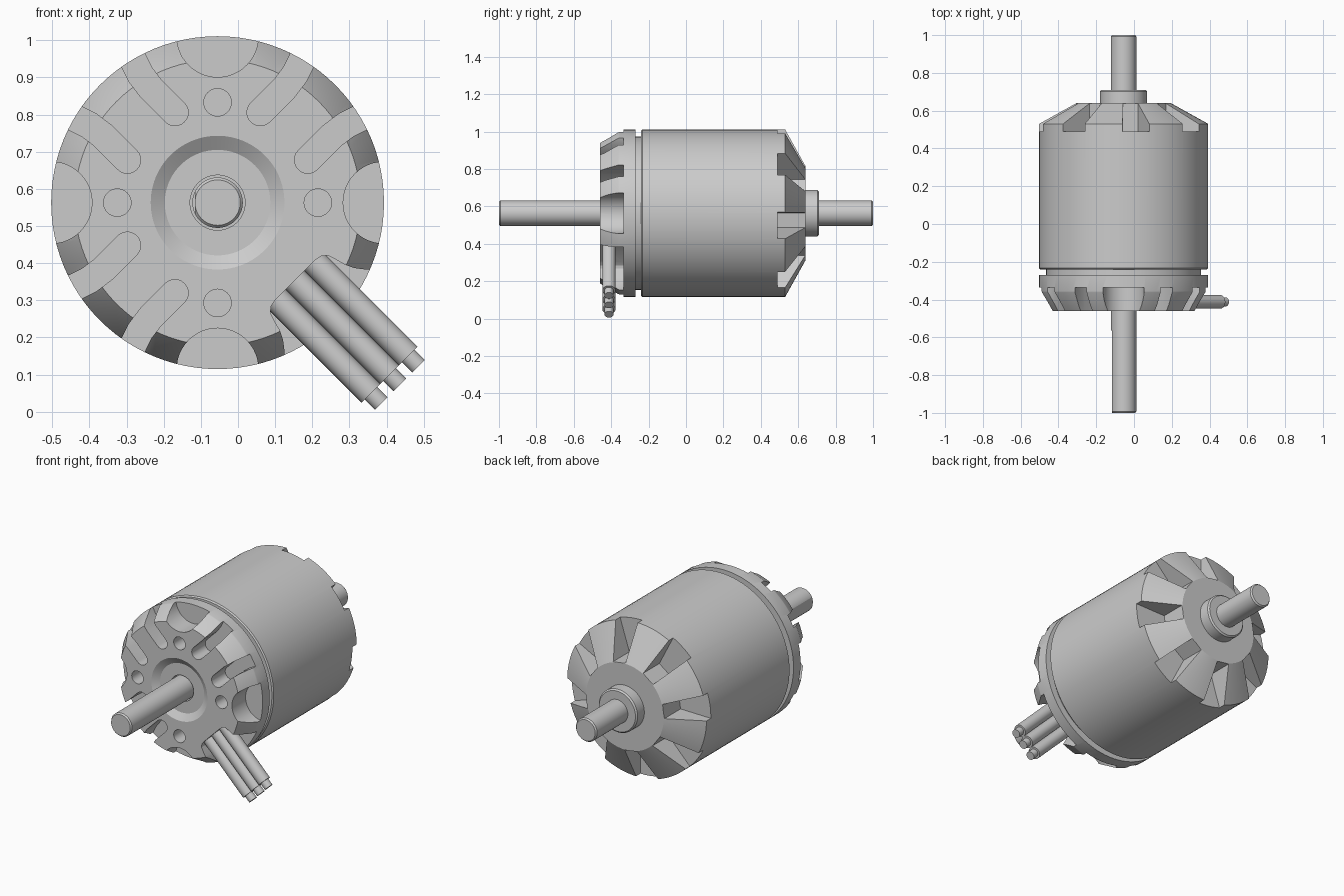
import bpy, bmesh, math
from mathutils import Matrix, Vector

if "Cube" in bpy.data.objects:
    bpy.data.objects.remove(bpy.data.objects["Cube"])

CX, CZ = -0.055, 0.563          # motor axis, parallel to y


def finish(name, bm):
    bmesh.ops.recalc_face_normals(bm, faces=bm.faces)
    me = bpy.data.meshes.new(name)
    bm.to_mesh(me)
    bm.free()
    ob = bpy.data.objects.new(name, me)
    bpy.context.collection.objects.link(ob)
    return ob


def lathe(name, profile, steps=96):
    """Turn (radius, y) points around the motor axis."""
    bm = bmesh.new()
    vs = [bm.verts.new((CX + r, y, CZ)) for r, y in profile]
    es = [bm.edges.new(p) for p in zip(vs, vs[1:])]
    bmesh.ops.spin(bm, geom=vs + es, cent=(CX, 0, CZ), axis=(0, 1, 0),
                   angle=math.tau, steps=steps)
    bmesh.ops.remove_doubles(bm, verts=bm.verts, dist=1e-5)
    return finish(name, bm)


def prism(bm, pts, y0, y1):
    """Extrude an outline, given relative to the axis, along y."""
    a = [bm.verts.new((CX + u, y0, CZ + w)) for u, w in pts]
    b = [bm.verts.new((CX + u, y1, CZ + w)) for u, w in pts]
    bm.faces.new(a)
    bm.faces.new(b[::-1])
    for i in range(len(pts)):
        j = (i + 1) % len(pts)
        bm.faces.new((a[i], b[i], b[j], a[j]))


def circle(u, w, r, n=40):
    return [(u + r * math.cos(math.tau * i / n), w + r * math.sin(math.tau * i / n))
            for i in range(n)]


def cut(ob, bm):
    cutter = finish("cutter", bm)
    cutter.hide_render = True
    m = ob.modifiers.new("cut", 'BOOLEAN')
    m.operation, m.solver, m.object = 'DIFFERENCE', 'EXACT', cutter
    dg = bpy.context.evaluated_depsgraph_get()
    me = bpy.data.meshes.new_from_object(ob.evaluated_get(dg))
    ob.modifiers.clear()
    ob.data = me
    bpy.data.objects.remove(cutter)


# Rotor can with the tapered rear bell
rotor = lathe("rotor_can", [(0, -.24), (.441, -.24), (.448, -.233), (.448, .53),
                            (.25, .64), (0, .64)])
bm = bmesh.new()
for k in range(8):              # eight tapered pockets in the bell
    a = math.radians(8.5 + 45 * k)
    R = Vector((math.sin(a), math.cos(a)))
    T = Vector((R.y, -R.x))
    prism(bm, [tuple(R * r + T * s) for r, s in
               ((.25, -.04), (.25, .04), (.5, .081), (.5, -.081))], .49, .7)
cut(rotor, bm)

# Neck between the can and the mounting plate
neck = lathe("neck", [(0, -.29), (.41, -.29), (.41, -.22), (0, -.22)])

# Mounting plate with dished centre
plate = lathe("mounting_plate", [(0, -.40), (.074, -.40), (.074, -.435), (.142, -.435),
                                 (.18, -.46), (.385, -.46), (.446, -.362), (.448, -.355),
                                 (.448, -.27), (0, -.27)])
bm = bmesh.new()
FLOOR = -.335
for u, w in ((0, 1), (1, 0), (0, -1), (-1, 0)):
    prism(bm, circle(.448 * u, .448 * w, .11, 48), -.5, FLOOR)    # rim scallops
    prism(bm, circle(.27 * u, .27 * w, .037, 32), -.5, -.36)      # screw holes

# curved slot outline: rim opening inward to a round end
path = [Vector(p) for p in ((.245, .48), (.24, .43), (.228, .385), (.208, .345),
                            (.18, .308), (.115, .243))]
left, right, h = [], [], .036
for i, p in enumerate(path):
    t = (path[min(i + 1, 5)] - path[max(i - 1, 0)]).normalized()
    n = Vector((-t.y, t.x))
    left.append(p + n * h)
    right.append(p - n * h)
tip = [path[-1] + h * (n * math.cos(a) + t * math.sin(a))
       for a in (math.pi * i / 12 for i in range(1, 12))]
slot = left + tip + right[::-1]
for su, sw in ((1, 1), (-1, 1), (-1, -1)):
    prism(bm, [(su * p.x, sw * p.y) for p in slot], -.5, FLOOR)
    prism(bm, [(su * p.y, sw * p.x) for p in slot], -.5, FLOOR)

# wire exit pocket, given as (distance along diagonal, half width)
D, S = Vector((1, -1)).normalized(), Vector((1, 1)).normalized()
half = [(.295, .075), (.299, .095), (.31, .109), (.33, .116), (.36, .124),
        (.385, .136), (.41, .155), (.43, .178), (.5, .2)]
prism(bm, [tuple(D * d + S * s) for d, s in half] +
      [tuple(D * d - S * s) for d, s in half[::-1]], -.5, FLOOR)
cut(plate, bm)

# Shaft with a flat on the front end, and rear collar
shaft = lathe("shaft", [(0, -1), (.061, -1), (.068, -.992), (.068, .992),
                        (.061, 1), (0, 1)], 48)
bm = bmesh.new()
prism(bm, [(-.2, -.2), (-.061, -.2), (-.061, .2), (-.2, .2)], -1.1, -.565)
cut(shaft, bm)
collar = lathe("rear_collar", [(0, .62), (.125, .62), (.125, .702), (.117, .71),
                               (0, .71)], 64)

# Three wires with thinner tips
parts = [rotor, neck, plate, shaft, collar]
axis = Vector((D.x, 0, D.y))
rot = axis.to_track_quat('Z', 'Y').to_matrix().to_4x4()
for k in (-1, 0, 1):
    bm = bmesh.new()
    for r, d0, d1 in ((.0355, .28, .655), (.024, .64, .694)):
        c = Vector((CX, -.412, CZ)) + axis * (d0 + d1) / 2 + Vector((S.x, 0, S.y)) * .071 * k
        bmesh.ops.create_cone(bm, cap_ends=True, segments=32, radius1=r, radius2=r,
                              depth=d1 - d0, matrix=Matrix.Translation(c) @ rot)
    parts.append(finish("wire_%d" % (k + 2), bm))

# Smooth round surfaces, crisp edges
bpy.ops.object.select_all(action='DESELECT')
for ob in parts:
    ob.select_set(True)
bpy.context.view_layer.objects.active = rotor
bpy.ops.object.shade_smooth_by_angle(angle=math.radians(25))
